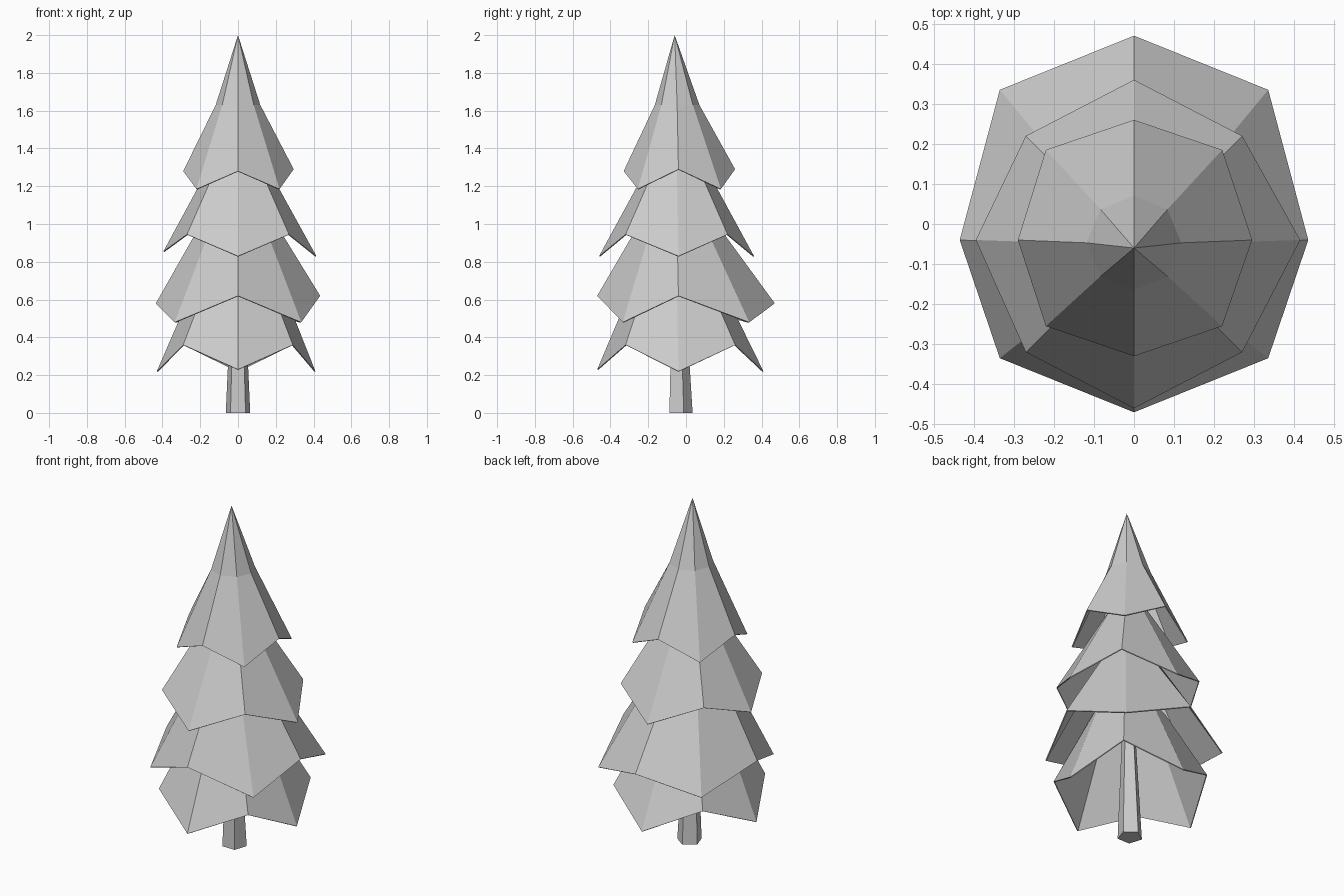
import bpy
import bmesh
from math import cos, sin, tau, radians
from mathutils import Vector

cube = bpy.data.objects.get("Cube")
if cube:
    bpy.data.objects.remove(cube)

# Single plain colour
GREY = (0.6, 0.6, 0.6, 1.0)
grey = bpy.data.materials.new("light_grey")
grey.use_nodes = True
grey.diffuse_color = GREY
shader = next(n for n in grey.node_tree.nodes if n.type == 'BSDF_PRINCIPLED')
shader.inputs["Base Color"].default_value = GREY


def ring(radius, z, centre_y, sides=8, turn=0.0):
    """Regular ring of points, starting at +x and running counter-clockwise."""
    angles = [turn + tau * i / sides for i in range(sides)]
    return [Vector((radius * cos(a), centre_y + radius * sin(a), z)) for a in angles]


def loft(name, rings, apex=None, close_bottom=False):
    """Flat-shaded skin over a stack of rings, closed by a cap or a tip."""
    bm = bmesh.new()
    loops = [[bm.verts.new(p) for p in points] for points in rings]
    sides = len(loops[0])
    for low, high in zip(loops, loops[1:]):
        for i in range(sides):
            j = (i + 1) % sides
            bm.faces.new((low[i], low[j], high[j], high[i]))
    top = loops[-1]
    if apex:
        tip = bm.verts.new(apex)
        for i in range(sides):
            bm.faces.new((top[i], top[(i + 1) % sides], tip))
    else:
        bm.faces.new(top)
    if close_bottom:
        bm.faces.new(list(reversed(loops[0])))
    mesh = bpy.data.meshes.new(name)
    bm.to_mesh(mesh)
    bm.free()
    mesh.materials.append(grey)
    obj = bpy.data.objects.new(name, mesh)
    bpy.context.collection.objects.link(obj)
    return obj


def zigzag_rim(centre_y, reach, heights, diagonal, diagonal_z):
    """Branch tips on the four axes (+x, +y, -x, -y) with corners between them."""
    east, north, west, south = reach
    tips = [(east, -0.04), (0, centre_y + north), (-west, -0.04), (0, centre_y - south)]
    corners = [(1, 1), (-1, 1), (-1, -1), (1, -1)]
    rim = []
    for (x, y), z, (sx, sy) in zip(tips, heights, corners):
        rim.append(Vector((x, y, z)))
        rim.append(Vector((sx * diagonal, centre_y + sy * diagonal, diagonal_z)))
    return rim


def branch_tier(name, rim, top_ring, apex=None):
    """Hollow skirt of branches with a thin wall."""
    tier = loft(name, [rim, top_ring], apex)
    wall = tier.modifiers.new("wall", 'SOLIDIFY')
    wall.thickness = 0.006
    wall.offset = -1


# Trunk: tapering five-sided post
loft("trunk",
     [ring(0.068, 0, -0.033, 5, radians(90)), ring(0.03, 0.8, -0.045, 5, radians(90))],
     close_bottom=True)

# Four nested tiers, alternating between low tips and low corners
branch_tier("bottom_branches",
            zigzag_rim(-0.03, (0.41, 0.44, 0.43, 0.44), (0.22, 0.22, 0.22, 0.23), 0.29, 0.36),
            ring(0.2, 0.75, -0.05))
branch_tier("lower_branches",
            zigzag_rim(0, (0.435, 0.47, 0.435, 0.47), (0.62, 0.58, 0.58, 0.62), 0.335, 0.48),
            ring(0.14, 1.1, -0.05))
branch_tier("upper_branches",
            zigzag_rim(-0.05, (0.415, 0.41, 0.395, 0.41), (0.83, 0.83, 0.855, 0.83), 0.27, 0.945),
            ring(0.1, 1.4, -0.05))
branch_tier("crown_branches",
            zigzag_rim(-0.035, (0.295, 0.295, 0.29, 0.295), (1.29, 1.29, 1.28, 1.28), 0.22, 1.185),
            ring(0.118, 1.63, -0.047),
            apex=(0, -0.06, 2))
